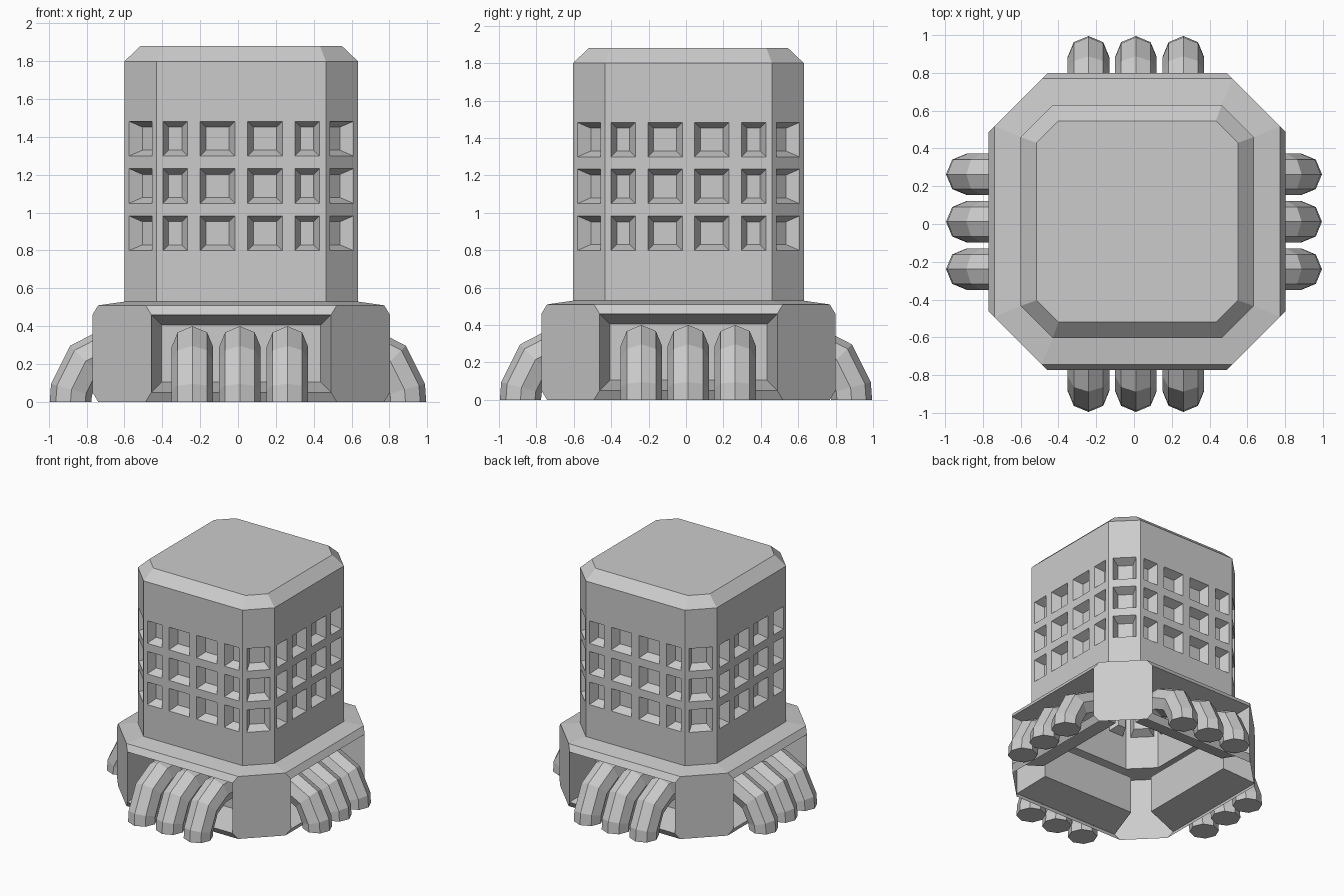
import bpy, bmesh, math
from mathutils import Vector

if "Cube" in bpy.data.objects:
    bpy.data.objects.remove(bpy.data.objects["Cube"])

CENTRE = (0.017, 0.013, 0)


def make_object(name, bm, loc=(0, 0, 0)):
    me = bpy.data.meshes.new(name)
    bm.to_mesh(me)
    bm.free()
    ob = bpy.data.objects.new(name, me)
    ob.location = loc
    bpy.context.collection.objects.link(ob)
    return ob


def ring(bm, half, flat, z, splits=()):
    """Chamfered square, counter-clockwise, with extra points along each flat side."""
    verts = []
    for k in range(4):
        c, s = round(math.cos(k * math.pi / 2)), round(math.sin(k * math.pi / 2))
        for x in (-flat, *splits, flat):
            verts.append(bm.verts.new((c * x + s * half, s * x - c * half, z)))
    return verts


def bridge(bm, a, b):
    n = len(a)
    return [bm.faces.new((a[i], a[(i + 1) % n], b[(i + 1) % n], b[i])) for i in range(n)]


def recess(bm, faces, border, slope, depth):
    """Sink each face: optional flat border, then tapered walls going inwards."""
    bm.normal_update()
    if border:
        bmesh.ops.inset_individual(bm, faces=faces, thickness=border, use_even_offset=True)
    bmesh.ops.inset_individual(bm, faces=faces, thickness=slope, depth=-depth,
                               use_even_offset=True)


# Base: open underneath, with a deep tapered alcove on each side
bm = bmesh.new()
rings = [ring(bm, h, f, z) for h, f, z in (
    (0.756, 0.505, 0.0), (0.786, 0.475, 0.05), (0.786, 0.475, 0.46),
    (0.756, 0.505, 0.51), (0.617, 0.447, 0.53))]
bands = [bridge(bm, a, b) for a, b in zip(rings, rings[1:])]
recess(bm, bands[1][0::2], 0, 0.055, 0.26)
make_object("base", bm, CENTRE)

# Tower: three rows of sunken windows, bevelled roof
bm = bmesh.new()
splits = (-0.25, 0, 0.25)
levels = [(0.617, 0.447, z) for z in (0.53, 0.766, 1.016, 1.266, 1.516, 1.80)]
levels.append((0.533, 0.417, 1.88))
rings = [ring(bm, h, f, z, splits if h > 0.6 else (-0.233, 0, 0.233)) for h, f, z in levels]
bands = [bridge(bm, a, b) for a, b in zip(rings, rings[1:])]
bm.faces.new(rings[-1])
recess(bm, bands[1] + bands[2] + bands[3], 0.033, 0.031, 0.07)
# clear the unneeded flat divisions
bmesh.ops.dissolve_limit(bm, angle_limit=math.radians(1), verts=bm.verts[:], edges=bm.edges[:])
make_object("tower", bm, CENTRE)


# Bent octagonal legs: path given as (distance outward, height)
PATH = [Vector(p) for p in ((0.885, 0), (0.88, 0.065), (0.805, 0.215), (0.66, 0.29), (0.53, 0.29))]
RADIUS, SIDES = 0.11, 8


def leg(name, angle, across, loc):
    bm = bmesh.new()
    out = Vector((math.sin(angle), -math.cos(angle), 0))
    side = Vector((math.cos(angle), math.sin(angle), 0))
    rows = []
    for i, p in enumerate(PATH):
        before = (p - PATH[i - 1]).normalized() if i else Vector((0, 1))
        after = (PATH[i + 1] - p).normalized() if i < len(PATH) - 1 else before
        t = (before + after).normalized()
        n = Vector((t.y, -t.x))
        r = RADIUS / max(t.dot(before), 0.5)
        row = []
        for k in range(SIDES):
            a = 2 * math.pi * k / SIDES
            q = p + n * r * math.cos(a)
            z = 0 if i == 0 else q.y
            row.append(bm.verts.new(out * q.x + side * (across + RADIUS * math.sin(a))
                                    + Vector((0, 0, z))))
        rows.append(row)
    for a, b in zip(rows, rows[1:]):
        bridge(bm, a, b)
    bm.faces.new(rows[0])
    bm.faces.new(rows[-1])
    bmesh.ops.recalc_face_normals(bm, faces=bm.faces[:])
    make_object(name, bm, loc)


for k, label in enumerate(("front", "right", "back", "left")):
    loc = (0.01, 0, 0) if k % 2 == 0 else (0, 0.012, 0)
    for j in (-1, 0, 1):
        leg(f"{label}_leg_{j + 2}", k * math.pi / 2, j * 0.251, loc)
